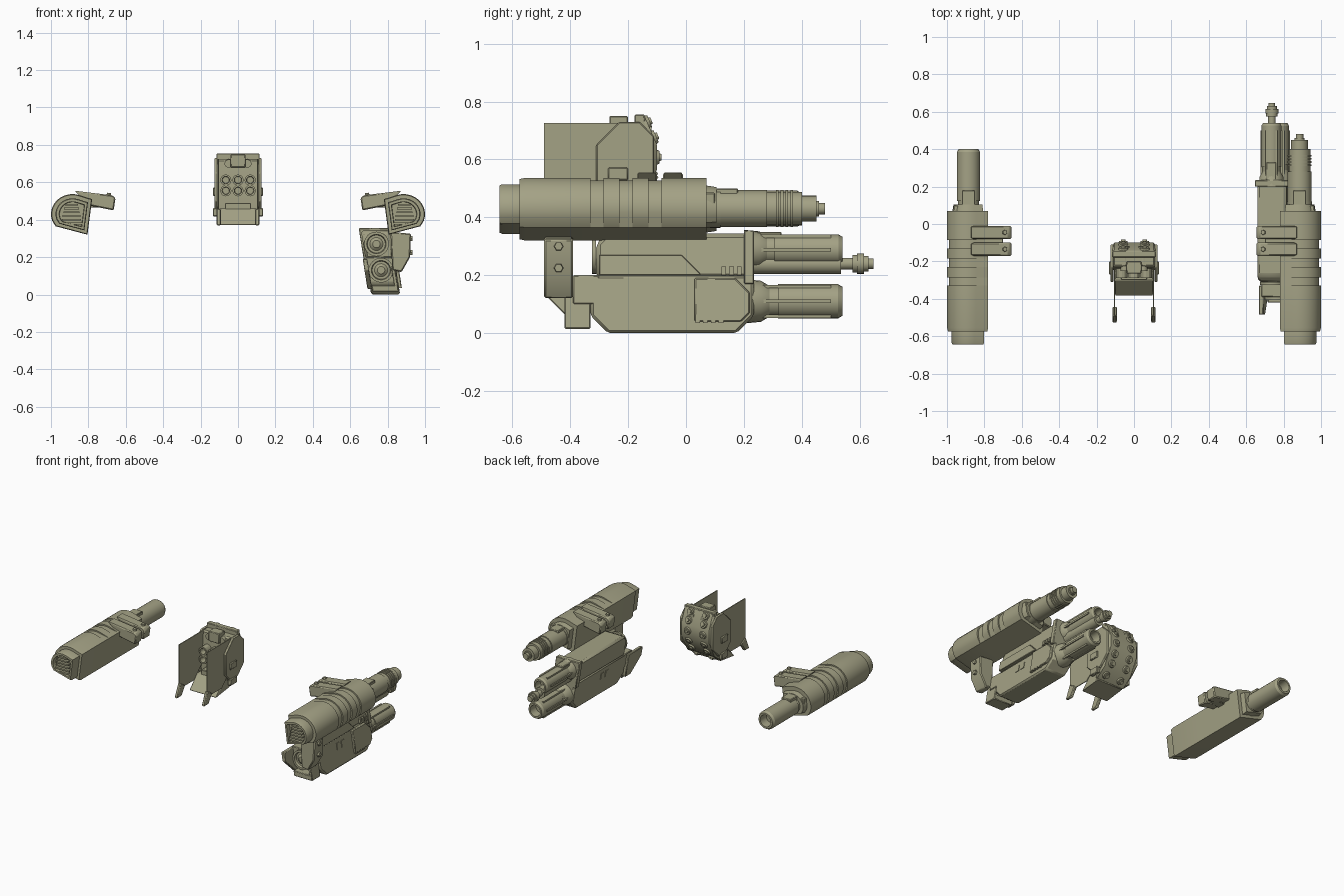
import bpy, bmesh, math
from mathutils import Vector

if "Cube" in bpy.data.objects:
    bpy.data.objects.remove(bpy.data.objects["Cube"])

olive = bpy.data.materials.new("olive")
olive.use_nodes = True
olive.diffuse_color = (.37, .36, .235, 1)
olive.node_tree.nodes["Principled BSDF"].inputs["Base Color"].default_value = olive.diffuse_color


def finish(name, bm, bevel=0):
    bmesh.ops.recalc_face_normals(bm, faces=bm.faces)
    mesh = bpy.data.meshes.new(name)
    bm.to_mesh(mesh)
    bm.free()
    mesh.materials.append(olive)
    part = bpy.data.objects.new(name, mesh)
    bpy.context.collection.objects.link(part)
    bpy.ops.object.select_all(action="DESELECT")
    part.select_set(True)
    bpy.context.view_layer.objects.active = part
    bpy.ops.object.shade_smooth_by_angle(angle=math.radians(30))
    if bevel:
        edge = part.modifiers.new("edge", "BEVEL")
        edge.width, edge.segments = bevel, 1
        edge.limit_method = "ANGLE"


def skin(name, rings, bevel=0):
    """Bridge equal-length rings of points and cap both ends."""
    bm = bmesh.new()
    loops = [[bm.verts.new(point) for point in ring] for ring in rings]
    for near, far in zip(loops, loops[1:]):
        for i in range(len(near)):
            bm.faces.new((near[i - 1], near[i], far[i], far[i - 1]))
    bm.faces.new(loops[0])
    bm.faces.new(loops[-1])
    finish(name, bm, bevel)


def prism(name, xs, outline, lean=0, bevel=.005):
    """Side outline in (y, z) extruded across x; lean pushes its foot outward."""
    skin(name, [[(x + lean * (.2 - z), y, z) for y, z in outline] for x in xs], bevel)


def panel(name, xs, ys, zs, cuts=(0, 0, 0, 0), lean=0, bevel=.004):
    """Block whose corners, seen from the side, can be cut at an angle.
    Order of cuts: front low, rear low, rear high, front high."""
    (front, rear), (low, high) = ys, zs
    corners = ((front, low, 1, 1), (rear, low, -1, 1), (rear, high, -1, -1), (front, high, 1, -1))
    outline = []
    for i, ((y, z, dy, dz), cut) in enumerate(zip(corners, cuts)):
        if not cut:
            outline.append((y, z))
            continue
        pair = [(y, z + dz * cut), (y + dy * cut, z)]
        outline += pair[::-1] if i % 2 else pair
    prism(name, xs, outline, lean, bevel)


def lathe(name, x, z, profile, sides=24):
    """Part turned about an axis along y, from (y, radius) pairs."""
    turns = [math.tau * i / sides for i in range(sides)]
    skin(name, [[(x + r * math.cos(t), y, z + r * math.sin(t)) for t in turns] for y, r in profile])


def stack(name, x, z, start, sections):
    """Stepped cylinder from (length, radius) sections."""
    profile, y = [], start
    for length, radius in sections:
        profile += [(y, radius), (y + length, radius)]
        y += length
    lathe(name, x, z, profile)


def barrel(name, x, z, start, end, r):
    """Hollow barrel: collar, neck, long sleeve and chamfered muzzle."""
    neck = start + 2 * r
    lathe(name, x, z, [(start, r * 1.3), (start + r, r * 1.2), (neck - r / 2, r * .9), (neck, r * .9),
                       (neck, r), (end - r / 4, r), (end, r * .85), (end, r * .65), (end - r, r * .6)])


def stud(name, place, axis, radius, height, sides=6):
    bm = bmesh.new()
    bmesh.ops.create_cone(bm, cap_ends=True, segments=sides, radius1=radius,
                          radius2=radius * .8, depth=height)
    turn = Vector((0, 0, 1)).rotation_difference(Vector(axis)).to_matrix()
    bmesh.ops.rotate(bm, verts=bm.verts, matrix=turn)
    bmesh.ops.translate(bm, verts=bm.verts, vec=place)
    finish(name, bm)


def span(middle, half):
    return middle - half, middle + half


# Cannon cross-section: rounded on the outer top, flat below and on the inner side
CX, CZ = .885, .43
arc = [math.radians(a) for a in range(-20, 111, 13)]
shell = [(.115 * math.cos(a), .107 * math.sin(a)) for a in arc]
shell += [(-.105, .08), (-.08, -.11), (.09, -.065)]


def cannon(side, s):
    def ring(y, scale, slot=False):
        return [(s * (CX + x * k), y, CZ + z * k) for i, (x, z) in enumerate(shell)
                for k in [scale * (.92 if slot and i < len(arc) else 1)]]

    front, cap, rear = -.645, -.575, .07
    rings = [ring(front + .03, .6), ring(front, .62), ring(front, .75), ring(front + .01, .79),
             ring(cap, .79), ring(cap, .96), ring(cap + .02, 1)]
    # Three recessed bands around the rounded side
    for y in (-.33, -.23, -.13):
        end = y + .045
        rings += [ring(y, 1), ring(y, 1, True), ring(end, 1, True), ring(end, 1)]
    rings += [ring(rear, 1), ring(rear, .75), ring(rear + .035, .7)]
    skin(side + "_cannon_shell", rings)

    # Front grille
    for i in range(6):
        z = .38 + .02 * i
        panel(side + "_grille_slat", span(s * .89, .055 - .004 * i), span(front + .02, .015),
              span(z, .005), bevel=0)

    # Two mounting straps with bolts, joined by a web
    strap = [(.875, .555), (.67, .53), (.655, .515), (.665, .45), (.79, .475)]
    for y in (-.135, -.045):
        skin(side + "_mount_strap", [[(s * x, end, z) for x, z in strap] for end in span(y, .035)], .006)
        stud(side + "_strap_bolt", (s * .69, y, .535), (s * -.15, 0, 1), .015, .016)
    panel(side + "_mount_web", span(s * .75, .05), span(-.09, .03), span(.49, .025))

    # Rear collar blocks
    panel(side + "_collar_top", span(s * CX, .035), (0, .18), span(.46, .04))
    panel(side + "_collar_side", span(s * .93, .035), (0, .1), span(.45, .035))


cannon("left", 1)
cannon("right", -1)
barrel("right_barrel", -CX, CZ, 0, .4, .062)
stack("left_barrel", CX, CZ, 0, [(.12, .067), (.16, .064), (.12, .058), (.05, .045), (.01, .027), (.02, .02)])
for i in range(4):
    stack("left_barrel_rib", CX, CZ, .31 + .017 * i, [(.009, .064)])

# Twin lower gun, leaning outward toward its foot
LEAN = .16
HULL = (.68, .835)
SKIN = (.825, .85)
panel("upper_housing", HULL, (-.31, .235), (.19, .345), (0, 0, .02, .035), LEAN, .015)
panel("lower_housing", HULL, (-.33, .235), (0, .2), (.06, .06, 0, 0), LEAN, .01)
panel("front_block", HULL, (-.39, -.3), (.1, .2), lean=LEAN)
panel("upper_side_panel", SKIN, (-.3, .05), (.2, .27), (0, 0, .065, 0), LEAN)
panel("rear_flange", (.67, .85), (.2, .235), (.17, .355), lean=LEAN)
panel("rear_side_cover", SKIN, (.03, .22), (.04, .19), (0, .03, .05, 0), LEAN)
for i in range(4):
    y = .04 + .027 * i
    panel("lower_tooth", SKIN, span(y, .008), span(.05, .015), lean=LEAN, bevel=0)
    panel("upper_tooth", SKIN, span(y + .09, .008), span(.215, .015), lean=LEAN, bevel=0)
for y in (-.12, -.07):
    for wall in HULL:
        panel("side_window", span(wall, .004), span(y, .014), span(.14, .022), lean=LEAN, bevel=0)

# Round ports at the front of both housings
for x, z, y in ((.74, .27, -.31), (.765, .13, -.39)):
    lathe("front_port", x, z, [(y, .066), (y - .015, .066), (y - .015, .052), (y, .048),
                               (y, .035), (y - .012, .02)])

# Open tray below the front
TRAY = (-.42, -.33)
panel("tray_floor", (.69, .82), TRAY, (.015, .05), lean=LEAN)
panel("tray_outer_wall", (.81, .83), TRAY, (.015, .15), lean=LEAN)
panel("tray_fin", (.665, .69), (-.485, -.33), (.03, .19), (.1, 0, 0, 0), LEAN)

# Hanger bracket between the cannon and the twin gun
hanger = [(.815, .335), (.925, .325), (.92, .2), (.875, .12), (.825, .13)]
skin("hanger_bracket", [[(x, y, z) for x, z in hanger] for y in span(-.44, .05)], .006)
for z in (.225, .3):
    stud("hanger_bolt", (.924, -.44, z), (1, 0, 0), .018, .02)

# Twin gun barrels with flutes, and the slim one between them
for name, x, z, r in (("upper_barrel", .735, .288, .053), ("lower_barrel", .77, .11, .059)):
    barrel(name, x, z, .2, .54, r)
    for i in range(6):
        turn = math.tau * i / 6
        panel("barrel_flute", span(x + r * math.cos(turn), .006), (.22, .5),
              span(z + r * math.sin(turn), .006), bevel=0)
stack("slim_barrel", .737, .24, .2, [(.335, .036), (.04, .02), (.015, .03), (.025, .035), (.015, .027), (.017, .018)])
panel("sight_rail", span(.733, .027), (.2, .33), (.31, .35))

# Rocket pack in the middle
rear = [(-.145, .755), (-.1, .65), (-.1, .565), (-.16, .45), (-.24, .39)]
prism("rocket_pack", span(0, .115), [(-.23, .725), (-.165, .725)] + rear + [(-.25, .48)], bevel=.01)
for side, s in (("left", 1), ("right", -1)):
    panel(side + "_pack_cheek", span(s * .117, .008), (-.31, -.11), (.45, .73), (.05, .07, .05, .08))
    # Thin side plate on a small leg
    panel(side + "_side_plate", span(s * .105, .003), (-.49, -.23), (.42, .725), (0, .1, 0, 0), bevel=0)
    prism(side + "_plate_leg", span(s * .103, .011), [(-.49, .46), (-.44, .43), (-.48, .37), (-.53, .37)])
    for z in (.44, .55):
        panel(side + "_pack_lug", span(s * .122, .012), span(-.235, .035), span(z, .022))
    stack(side + "_feed_tube", s * .05, .7, -.25, [(.03, .022), (.1, .026)])

# Rocket nozzles in two columns down the rear facets
for (y, z), (next_y, next_z), count in zip(rear, rear[1:], (2, 1, 2, 1)):
    normal = Vector((0, z - next_z, next_y - y)).normalized()
    for i in range(count):
        t = (i + .5) / count
        for x in span(0, .058):
            spot = Vector((x, y + (next_y - y) * t, z + (next_z - z) * t))
            stud("rocket_nozzle", spot + normal * .003, normal, .027, .012, 16)
            stud("rocket_tip", spot + normal * .01, normal, .014, .012, 12)

# Six forward tubes, top latch, sill and bottom flap
for x in (-.065, 0, .065):
    for z in (.555, .612):
        lathe("forward_tube", x, z, [(-.2, .03), (-.29, .03), (-.29, .02), (-.25, .018)], 12)
panel("top_latch", span(0, .04), (-.265, -.2), (.68, .75))
panel("top_bridge", span(0, .115), span(-.16, .018), span(.735, .02))
panel("front_sill", span(0, .07), (-.3, -.22), (.445, .49))
prism("bottom_flap", span(0, .103), [(-.26, .46), (-.3, .46), (-.385, .37), (-.23, .39)])
